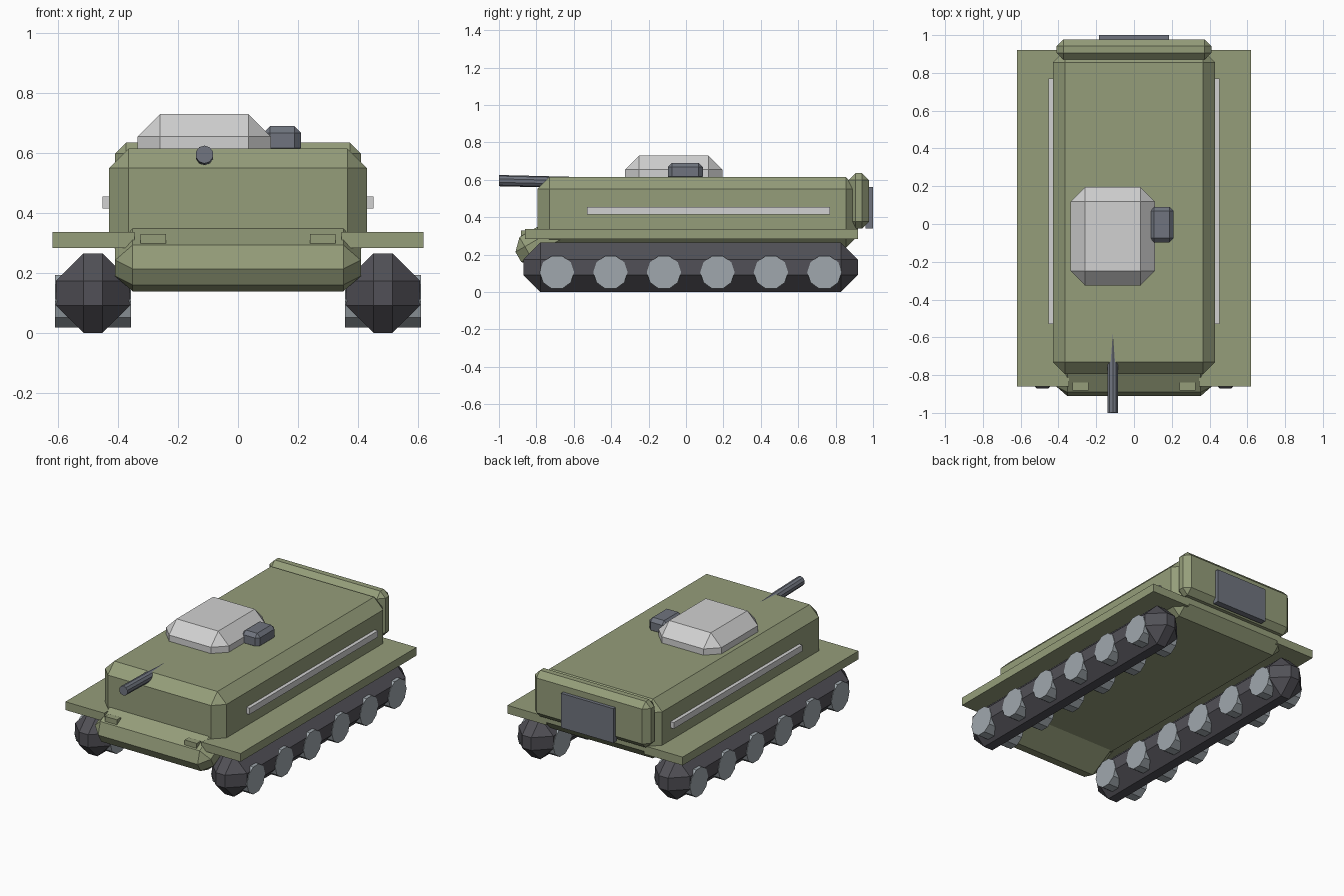
import bpy
import math

cube = bpy.data.objects.get("Cube")
if cube:
    bpy.data.objects.remove(cube, do_unlink=True)


def material(name, rgb):
    m = bpy.data.materials.new(name)
    m.use_nodes = True
    m.diffuse_color = (*rgb, 1)
    m.node_tree.nodes["Principled BSDF"].inputs["Base Color"].default_value = (*rgb, 1)
    return m


green = material("olive green", (0.30, 0.34, 0.195))
light = material("light grey", (0.64, 0.64, 0.64))
dark = material("track charcoal", (0.083, 0.081, 0.095))
wheel = material("wheel grey", (0.35, 0.39, 0.42))
steel = material("gunmetal", (0.16, 0.175, 0.21))


def box(name, mat, x, y, z, bevel=0, tilt=0):
    """Box from (min, max) ranges, with optional chamfer and tilt about x."""
    ranges = (x, y, z)
    bpy.ops.mesh.primitive_cube_add(size=1, location=[(a + b) / 2 for a, b in ranges])
    ob = bpy.context.object
    ob.name = name
    ob.scale = [b - a for a, b in ranges]
    bpy.ops.object.transform_apply(location=False, rotation=False, scale=True)
    ob.rotation_euler.x = tilt
    ob.data.materials.append(mat)
    if bevel:
        mod = ob.modifiers.new("chamfer", 'BEVEL')
        mod.width = bevel
        mod.segments = 1
        mod.limit_method = 'NONE'
    return ob


def cylinder(name, mat, radius, depth, location, rotation):
    bpy.ops.mesh.primitive_cylinder_add(vertices=10, radius=radius, depth=depth,
                                        location=location, rotation=rotation)
    ob = bpy.context.object
    ob.name = name
    ob.data.materials.append(mat)
    return ob


# Hull, tilted nose block and rear stowage box
box("hull", green, (-0.43, 0.43), (-0.795, 0.92), (0.235, 0.615), 0.065)
box("nose_block", green, (-0.41, 0.41), (-0.923, -0.523), (0.198, 0.376), 0.058,
    math.radians(30))
box("rear_box", green, (-0.41, 0.41), (0.87, 0.978), (0.34, 0.635), 0.036)
box("rear_panel", steel, (-0.185, 0.185), (0.96, 1.0), (0.34, 0.56))

# Turret cap, side hatch and gun
box("turret", light, (-0.335, 0.11), (-0.325, 0.195), (0.45, 0.73), 0.075)
box("hatch", steel, (0.085, 0.21), (-0.097, 0.09), (0.595, 0.69), 0.022)
gun_tilt = 0.025
cylinder("gun_barrel", steel, 0.03, 0.6, (-0.112, -0.7, 0.588),
         (math.pi / 2 - gun_tilt, 0, 0))

# Paired running gear and side fittings
for side, s in (("left", 1), ("right", -1)):
    def span(a, b):
        return tuple(sorted((s * a, s * b)))

    box(side + "_fender", green, span(0.345, 0.62), (-0.86, 0.92), (0.283, 0.336))
    box(side + "_side_rail", light, span(0.42, 0.453), (-0.53, 0.77), (0.415, 0.455))
    box(side + "_headlight", green, span(0.24, 0.325), (-0.882, -0.84), (0.293, 0.33))
    box(side + "_track", dark, span(0.36, 0.608), (-0.87, 0.92), (0.0, 0.265), 0.092)
    for i in range(6):
        cylinder(f"{side}_wheel_{i + 1}", wheel, 0.092, 0.254,
                 (s * 0.484, -0.69 + 0.286 * i, 0.105), (0, math.pi / 2, 0))
